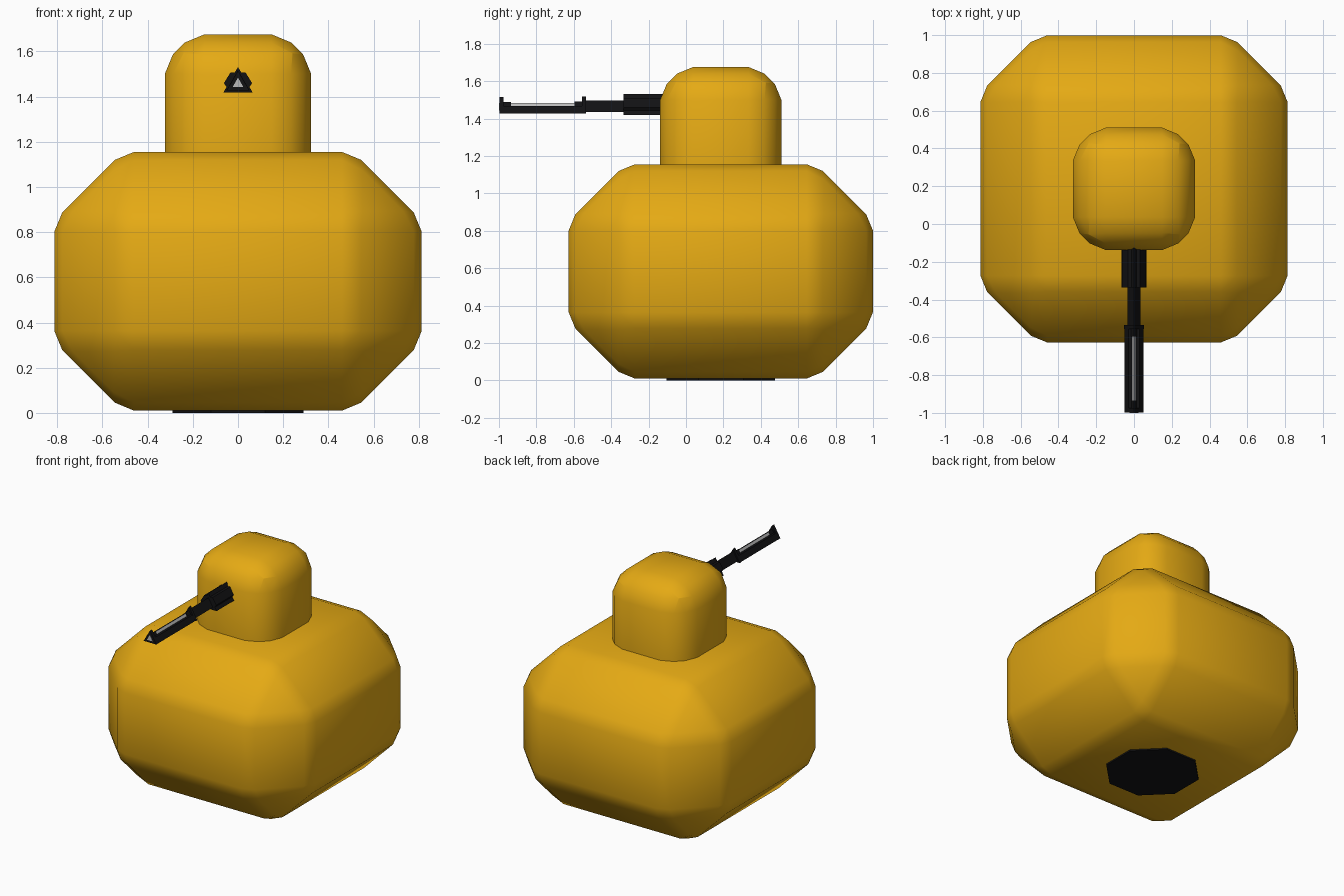
import bpy, bmesh, math
from mathutils import Matrix, Vector

if "Cube" in bpy.data.objects:
    bpy.data.objects.remove(bpy.data.objects["Cube"])

CY = 0.186      # centre of body, head and base in y
GZ = 1.4565     # barrel axis height


def material(name, rgb):
    m = bpy.data.materials.new(name)
    m.diffuse_color = (*rgb, 1)
    m.use_nodes = True
    m.node_tree.nodes["Principled BSDF"].inputs["Base Color"].default_value = m.diffuse_color
    return m


yellow = material("yellow_paint", (0.78, 0.40, 0.007))
black = material("black_metal", (0.006, 0.006, 0.007))
grey = material("light_metal", (0.5, 0.5, 0.5))


def finish(bm, name, mat, smooth=False):
    bmesh.ops.recalc_face_normals(bm, faces=bm.faces[:])
    me = bpy.data.meshes.new(name)
    bm.to_mesh(me)
    bm.free()
    me.materials.append(mat)
    for p in me.polygons:
        p.use_smooth = smooth
    ob = bpy.data.objects.new(name, me)
    bpy.context.collection.objects.link(ob)
    return ob


def chamfered_box(name, half, z0, z1, chamfer, rounding, cut=None):
    """Box with a wide chamfer whose edges are then softened."""
    bm = bmesh.new()
    bmesh.ops.create_cube(bm, size=1)
    bmesh.ops.scale(bm, vec=(2 * half, 2 * half, z1 - z0), verts=bm.verts)
    bmesh.ops.translate(bm, vec=(0, CY, (z0 + z1) / 2), verts=bm.verts)
    for width in (chamfer, rounding):
        bmesh.ops.bevel(bm, geom=bm.edges[:], offset=width, offset_type='OFFSET',
                        segments=1, profile=0.5, affect='EDGES', clamp_overlap=True)
    if cut is not None:
        bmesh.ops.bisect_plane(bm, geom=bm.verts[:] + bm.edges[:] + bm.faces[:],
                               plane_co=Vector((0, 0, cut)), plane_no=Vector((0, 0, 1)),
                               clear_inner=True)
    return finish(bm, name, yellow, True)


def prism(name, profile, y0, y1, mat):
    """Extrude an (x, z) outline along y."""
    bm = bmesh.new()
    face = bm.faces.new([bm.verts.new((x, y0, z)) for x, z in profile])
    ext = bmesh.ops.extrude_face_region(bm, geom=[face], use_keep_orig=True)
    verts = [g for g in ext["geom"] if isinstance(g, bmesh.types.BMVert)]
    bmesh.ops.translate(bm, vec=(0, y1 - y0, 0), verts=verts)
    return finish(bm, name, mat)


def triangle(r):
    return [(r * math.cos(math.radians(a)), GZ + r * math.sin(math.radians(a)))
            for a in (90, 210, 330)]


# Body and head
chamfered_box("body", 0.813, 0.01, 1.155, 0.303, 0.05)
chamfered_box("head", 0.324, 0.85, 1.675, 0.125, 0.05, cut=1.15)

# Octagonal base pad
bm = bmesh.new()
bmesh.ops.create_cone(bm, cap_ends=True, segments=8, radius1=0.314, radius2=0.314, depth=0.02,
                      matrix=Matrix.Translation((0, CY, 0.01)) @ Matrix.Rotation(math.pi / 8, 4, 'Z'))
finish(bm, "base_pad", black)

# Barrel mount: triangle merged with a hexagon
half = [(0.014, 1.507), (0.033, 1.507), (0.062, 1.46), (0.051, 1.442), (0.065, 1.418)]
prism("barrel_mount", [(0, 1.531)] + half + [(-x, z) for x, z in reversed(half)],
      -0.335, -0.12, black)

# Barrel neck
prism("barrel_neck", triangle(0.041), -0.54, -0.33, black)

# Muzzle: trough with end plates and inner collars
prism("muzzle_trough", [(-0.05, 1.428), (0.05, 1.428), (0.028, 1.466), (-0.028, 1.466)],
      -0.98, -0.55, black)
for n, r, y0, y1 in (("muzzle_plate", 0.058, -0.998, -0.975), ("muzzle_collar", 0.033, -0.98, -0.935),
                     ("rear_collar", 0.035, -0.595, -0.55), ("rear_plate", 0.06, -0.556, -0.535)):
    prism(n, triangle(r), y0, y1, black)

# Light inner rod
prism("inner_rod", triangle(0.027), -1.0, -0.57, grey)
